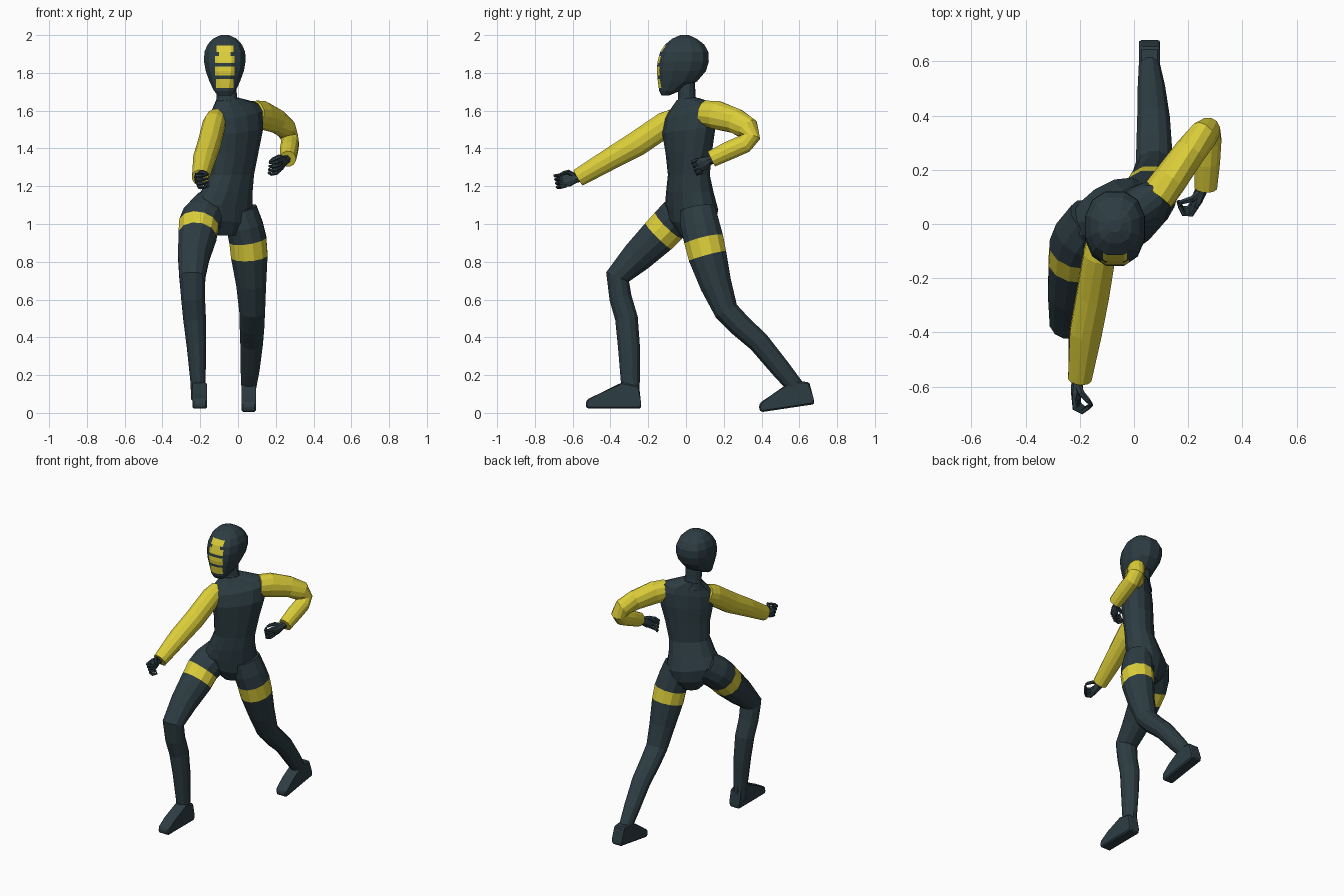
import bpy, bmesh, math
from mathutils import Vector, Matrix


def material(name, rgb):
    m = bpy.data.materials.new(name)
    m.diffuse_color = (*rgb, 1)
    return m


SLATE = material("dark slate", (0.026, 0.046, 0.055))
YELLOW = material("yellow", (0.72, 0.62, 0.042))


def finish(name, bm, mats):
    bmesh.ops.recalc_face_normals(bm, faces=bm.faces)
    me = bpy.data.meshes.new(name)
    bm.to_mesh(me)
    bm.free()
    for m in mats:
        me.materials.append(m)
    ob = bpy.data.objects.new(name, me)
    bpy.context.collection.objects.link(ob)
    return ob


def loft(rings, sides=12, power=1.0, bands=()):
    """Skin a list of (centre, u, v) rings; segments in bands get material 1."""
    def soft(c):
        return math.copysign(abs(c) ** power, c)
    bm = bmesh.new()
    loops = []
    for c, u, v in rings:
        loop = []
        for i in range(sides):
            t = math.tau * (i + 0.5) / sides
            loop.append(bm.verts.new(c + u * soft(math.cos(t)) * 1.02 + v * soft(math.sin(t)) * 1.02))
        loops.append(loop)
    for k in range(len(loops) - 1):
        for i in range(sides):
            j = (i + 1) % sides
            f = bm.faces.new((loops[k][i], loops[k][j], loops[k + 1][j], loops[k + 1][i]))
            f.material_index = 1 if k in bands else 0
    bm.faces.new(loops[0])
    bm.faces.new(loops[-1])
    return bm


def path_rings(path, ref):
    """Rings square to a path of (x, y, z, half width, half depth)."""
    pts = [Vector(p[:3]) for p in path]
    rings = []
    for i, p in enumerate(path):
        t = (pts[min(i + 1, len(pts) - 1)] - pts[max(i - 1, 0)]).normalized()
        u = (ref - t * ref.dot(t)).normalized()
        rings.append((pts[i], u * p[3], t.cross(u) * p[4]))
    return rings


def limb(name, path, mats, bands=(), sides=12, ref=Vector((1, 0, 0))):
    return finish(name, loft(path_rings(path, ref), sides, 1.0, bands), mats)


# torso: rings of x, y, z, half width, half depth, twist, sideways tilt (degrees)
torso = [(-0.07, 0.04, 0.94, 0.06, 0.07, 32, 0), (-0.075, 0.035, 1.01, 0.135, 0.105, 32, -6),
         (-0.08, 0.03, 1.09, 0.17, 0.115, 34, -6), (-0.06, 0.02, 1.17, 0.145, 0.105, 35, 0),
         (-0.035, 0.015, 1.26, 0.128, 0.09, 37, 0), (-0.02, 0.015, 1.38, 0.142, 0.095, 40, 3),
         (-0.012, 0.015, 1.49, 0.168, 0.098, 42, 6), (-0.012, 0.022, 1.575, 0.178, 0.085, 42, 9),
         (-0.02, 0.025, 1.615, 0.155, 0.068, 42, 10), (-0.055, 0.01, 1.66, 0.062, 0.055, 35, 8)]
rings = []
for x, y, z, a, b, yaw, tilt in torso:
    rot = Matrix.Rotation(math.radians(yaw), 3, 'Z') @ Matrix.Rotation(-math.radians(tilt), 3, 'Y')
    rings.append((Vector((x, y, z)), rot @ Vector((a, 0, 0)), rot @ Vector((0, b, 0))))
finish("torso", loft(rings, 14, 0.9), [SLATE])

# neck
limb("neck", [(-0.055, 0.01, 1.61, 0.068, 0.06), (-0.06, 0.005, 1.67, 0.055, 0.047),
              (-0.065, 0.0, 1.80, 0.055, 0.045)], [SLATE])

# hooded head: rings of z, front y, back y, half width
HX = -0.07
head = [(1.68, -0.130, -0.09, 0.035), (1.705, -0.143, -0.03, 0.058), (1.755, -0.150, 0.06, 0.082),
        (1.81, -0.156, 0.107, 0.102), (1.86, -0.152, 0.122, 0.111), (1.91, -0.138, 0.120, 0.109),
        (1.95, -0.112, 0.098, 0.092), (1.982, -0.072, 0.055, 0.062), (2.0, -0.03, 0.015, 0.022)]
bm = loft([(Vector((HX, (f + b) / 2, z)), Vector((a, 0, 0)), Vector((0, (b - f) / 2, 0)))
           for z, f, b, a in head], 12, 0.85)
# face stripes, cut into the front of the head: bottom, top, half width
stripes = [(1.72, 1.768, 0.046), (1.785, 1.835, 0.052), (1.852, 1.89, 0.052),
           (1.89, 1.91, 0.03), (1.91, 1.945, 0.045)]
cuts = [(Vector((0, 0, z)), Vector((0, 0, 1))) for s in stripes for z in s[:2]]
cuts += [(Vector((HX + k * s[2], 0, 0)), Vector((1, 0, 0))) for s in stripes for k in (-1, 1)]
for co, no in cuts:
    bmesh.ops.bisect_plane(bm, geom=bm.verts[:] + bm.edges[:] + bm.faces[:], plane_co=co, plane_no=no, dist=1e-5)
for f in bm.faces:
    c = f.calc_center_median()
    if c.y < -0.06 and any(lo < c.z < hi and abs(c.x - HX) < w for lo, hi, w in stripes):
        f.material_index = 1
finish("head", bm, [SLATE, YELLOW])

# legs with a yellow thigh band
limb("right_leg", [(-0.145, 0.015, 1.09, 0.10, 0.10), (-0.19, -0.05, 1.035, 0.108, 0.103),
                   (-0.208, -0.09, 0.995, 0.106, 0.101), (-0.215, -0.145, 0.937, 0.102, 0.099),
                   (-0.235, -0.26, 0.825, 0.084, 0.085), (-0.242, -0.362, 0.72, 0.07, 0.066),
                   (-0.238, -0.347, 0.61, 0.064, 0.060), (-0.23, -0.315, 0.50, 0.061, 0.061),
                   (-0.22, -0.302, 0.35, 0.052, 0.059), (-0.212, -0.295, 0.17, 0.041, 0.051),
                   (-0.208, -0.293, 0.07, 0.04, 0.048)], [SLATE, YELLOW], bands=[2])
limb("left_leg", [(0.015, 0.06, 1.08, 0.085, 0.095), (0.035, 0.075, 0.99, 0.098, 0.105),
                  (0.052, 0.094, 0.917, 0.100, 0.106), (0.06, 0.114, 0.83, 0.098, 0.103),
                  (0.07, 0.158, 0.68, 0.08, 0.085), (0.075, 0.213, 0.54, 0.069, 0.066),
                  (0.074, 0.29, 0.46, 0.066, 0.062), (0.072, 0.385, 0.375, 0.061, 0.058),
                  (0.064, 0.50, 0.235, 0.051, 0.053), (0.057, 0.578, 0.14, 0.04, 0.046),
                  (0.055, 0.615, 0.085, 0.038, 0.044)], [SLATE, YELLOW], bands=[2])

# feet: one side profile (y, z from the heel), with narrowing toes
PROFILE = [(0, 0), (0, 0.03), (-0.01, 0.12), (-0.10, 0.14), (-0.215, 0.08),
           (-0.285, 0.05), (-0.295, 0.02), (-0.285, 0)]


def foot(name, heel, pitch):
    bm = bmesh.new()
    sides = []
    for s in (-1, 1):
        sides.append([bm.verts.new((s * (0.038 if y > -0.12 or y < -0.27 else 0.047), y, z)) for y, z in PROFILE])
    for i in range(len(PROFILE)):
        j = (i + 1) % len(PROFILE)
        bm.faces.new((sides[0][i], sides[0][j], sides[1][j], sides[1][i]))
    for s in sides:
        bm.faces.new(s)
    bmesh.ops.bevel(bm, geom=bm.edges[:], offset=0.008, segments=1, affect='EDGES')
    bm.transform(Matrix.Translation(heel) @ Matrix.Rotation(math.radians(pitch), 4, 'X'))
    finish(name, bm, [SLATE])


foot("right_foot", (-0.203, -0.238, 0.022), 0)
foot("left_foot", (0.057, 0.68, 0.046), 8.5)

# sleeves
limb("right_sleeve", [(-0.115, -0.05, 1.555, 0.055, 0.06), (-0.127, -0.11, 1.527, 0.06, 0.068),
                      (-0.152, -0.26, 1.425, 0.061, 0.068), (-0.178, -0.40, 1.345, 0.06, 0.059),
                      (-0.20, -0.57, 1.245, 0.044, 0.048)], [YELLOW])
limb("left_sleeve", [(0.085, 0.10, 1.585, 0.065, 0.068), (0.13, 0.16, 1.577, 0.063, 0.076),
                     (0.205, 0.265, 1.545, 0.057, 0.066), (0.255, 0.325, 1.505, 0.053, 0.062),
                     (0.272, 0.343, 1.46, 0.047, 0.05), (0.275, 0.31, 1.425, 0.048, 0.05),
                     (0.27, 0.23, 1.39, 0.048, 0.05), (0.265, 0.135, 1.345, 0.042, 0.045)], [YELLOW])


# gloved hands with curled fingers
def hand(side, wrist, forward, up, palm):
    w, d, s, p = Vector(wrist), Vector(forward).normalized(), Vector(up).normalized(), Vector(palm).normalized()

    def tube(part, pts, sizes, n=6):
        path = [(*(w + d * f + s * u + p * q), a, b) for (f, u, q), (a, b) in zip(pts, sizes)]
        limb(f"{side}_{part}", path, [SLATE], sides=n, ref=s)

    tube("palm", [(-0.03, 0, 0), (0.01, 0, 0), (0.045, 0, 0), (0.075, 0, 0)],
         [(0.024, 0.024), (0.026, 0.022), (0.038, 0.02), (0.036, 0.014)], 8)
    for i in range(4):
        u = (i - 1.5) * 0.019
        tube(f"finger_{i + 1}", [(0.065, u, 0), (0.10, u * 1.1, 0.006), (0.112, u * 1.1, 0.032), (0.092, u, 0.056)],
             [(0.011, 0.011), (0.011, 0.011), (0.009, 0.009), (0.007, 0.007)])
    tube("thumb", [(0.015, 0.015, 0.005), (0.04, 0.038, 0.025), (0.065, 0.035, 0.05), (0.08, 0.028, 0.062)],
         [(0.014, 0.014), (0.012, 0.012), (0.010, 0.010), (0.007, 0.007)])


hand("right", (-0.208, -0.575, 1.245), (-0.08, -0.95, -0.2), (-0.2, -0.2, 0.95), (1, -0.1, 0.1))
hand("left", (0.25, 0.13, 1.338), (-0.35, -0.8, -0.35), (0.1, -0.35, 0.9), (-0.85, 0.4, -0.1))
